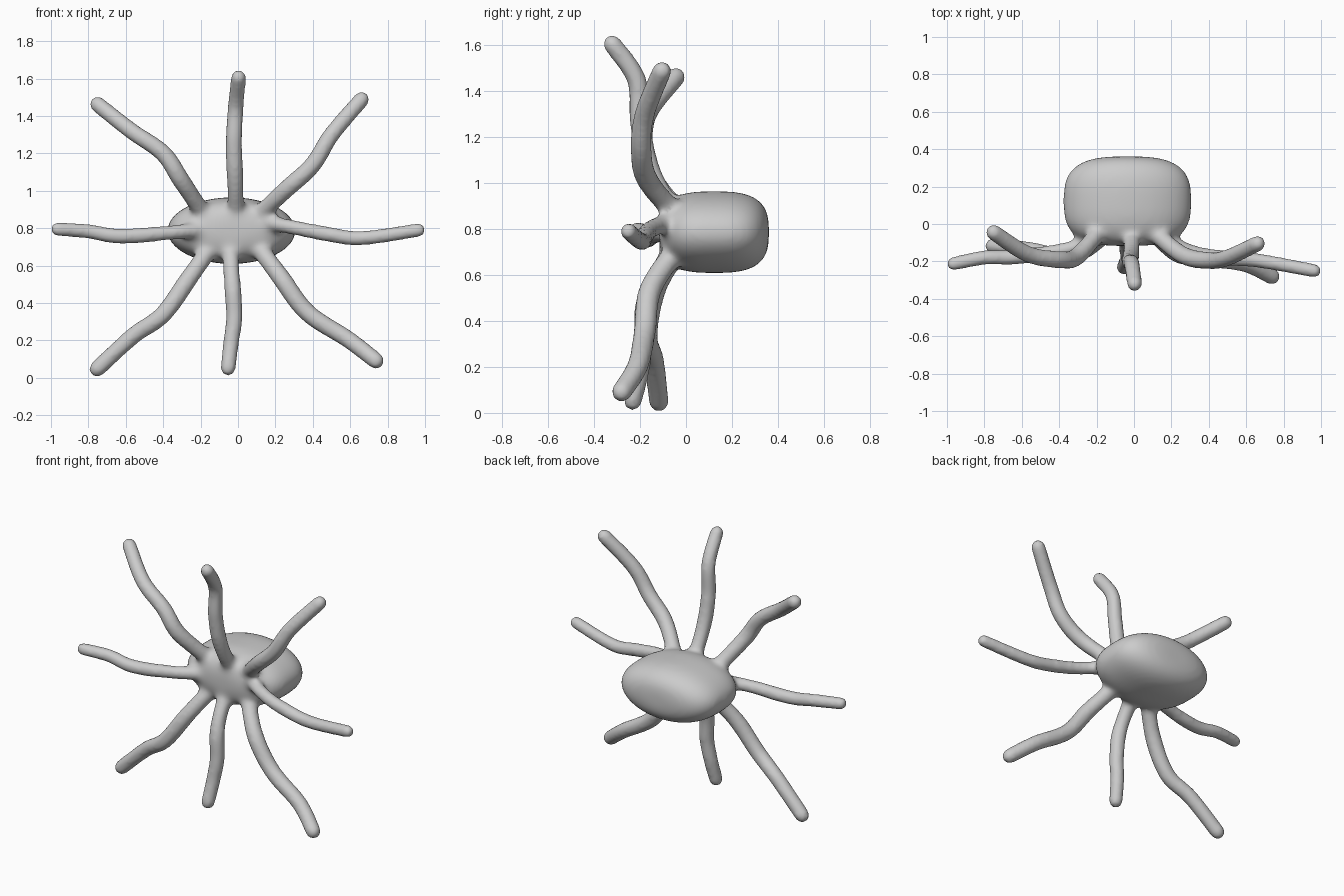
import bpy, bmesh, math
from mathutils import Vector

if "Cube" in bpy.data.objects:
    bpy.data.objects.remove(bpy.data.objects["Cube"])

bm = bmesh.new()


def ring(c, u, v, n):
    return [bm.verts.new(c + u * math.cos(2 * math.pi * i / n) + v * math.sin(2 * math.pi * i / n))
            for i in range(n)]


def loft(rings):
    for a, b in zip(rings, rings[1:]):
        for i in range(len(a)):
            j = (i + 1) % len(a)
            bm.faces.new((a[i], a[j], b[j], b[i]))
    bm.faces.new(rings[0][::-1])
    bm.faces.new(rings[-1])


# Rounded body: oval rings along y following a superellipse
CENTRE = Vector((-0.035, 0.122, 0.787))
body = []
for k in range(25):
    s = -math.cos(math.pi * (k + 0.8) / 25.6)
    w = (1 - abs(s) ** 3) ** (1 / 3)
    body.append(ring(CENTRE + Vector((0, 0.24 * s, 0)), Vector((0.343 * w, 0, 0)),
                     Vector((0, 0, 0.178 * w)), 48))
loft(body)


def spline(p, k, t):
    a, b, c, d = (p[max(0, min(len(p) - 1, k + o))] for o in (-1, 0, 1, 2))
    return 0.5 * (2 * b + (c - a) * t + (2 * a - 5 * b + 4 * c - d) * t * t
                  + (3 * b - a - 3 * c + d) * t ** 3)


def add_arm(tip_r, *pts):
    p = [Vector(q) for q in pts]
    # the root lies inside the body, straight in from the first bend
    inward = p[0] - p[1]
    inward.y = 0
    root = p[0] + inward.normalized() * 0.26
    root.y = 0.0
    p.insert(0, root)
    path = [spline(p, k, s / 8) for k in range(len(p) - 1) for s in range(8)] + [p[-1]]
    end = (path[-1] - path[-2]).normalized()
    radii = [tip_r + 0.008 * (1 - i / (len(path) - 1)) for i in range(len(path))]
    for a in (30, 55, 75):      # rounded tip
        path.append(p[-1] + end * tip_r * math.sin(math.radians(a)))
        radii.append(tip_r * math.cos(math.radians(a)))
    side, rings = Vector((0.31, 0.9, 0.2)), []
    for i, c in enumerate(path):
        t = (path[min(i + 1, len(path) - 1)] - path[max(i - 1, 0)]).normalized()
        side = (side - t * side.dot(t)).normalized()
        rings.append(ring(c, side * radii[i], t.cross(side) * radii[i], 16))
    loft(rings)


# Eight wavy arms: tip radius, first bend, two knees, tip
add_arm(.040, (-.015, -.15, 1.04), (-.022, -.2, 1.26), (-.012, -.215, 1.45), (.003, -.32, 1.605))
add_arm(.042, (.25, -.16, 1.0), (.4, -.195, 1.14), (.5, -.18, 1.3), (.66, -.105, 1.488))
add_arm(.042, (-.3, -.17, 1.05), (-.4, -.19, 1.2), (-.57, -.16, 1.32), (-.75, -.045, 1.462))
add_arm(.036, (-.32, -.125, .78), (-.62, -.175, .757), (-.8, -.18, .783), (-.964, -.212, .795))
add_arm(.036, (.28, -.14, .807), (.47, -.18, .77), (.66, -.195, .747), (.964, -.25, .79))
add_arm(.043, (-.25, -.13, .55), (-.4, -.17, .34), (-.56, -.14, .225), (-.752, -.118, .048))
add_arm(.040, (-.032, -.16, .53), (-.02, -.185, .33), (-.037, -.2, .19), (-.053, -.232, .052))
add_arm(.044, (.22, -.15, .55), (.37, -.18, .35), (.59, -.21, .205), (.737, -.28, .092))

mesh = bpy.data.meshes.new("body_and_arms")
bmesh.ops.recalc_face_normals(bm, faces=bm.faces)
bm.to_mesh(mesh)
bm.free()
obj = bpy.data.objects.new("body_and_arms", mesh)
bpy.context.collection.objects.link(obj)
bpy.context.view_layer.objects.active = obj
obj.select_set(True)

# Fuse arms and body into one skin
rm = obj.modifiers.new("fuse", 'REMESH')
rm.mode = 'VOXEL'
rm.voxel_size = 0.013
bpy.ops.object.modifier_apply(modifier=rm.name)

# Soften, most strongly where the arms meet the body
vg = obj.vertex_groups.new(name="arm_roots")
for v in obj.data.vertices:
    d = math.hypot((v.co.x - CENTRE.x) / 0.34, (v.co.z - CENTRE.z) / 0.22)
    w = max(0.0, min(1.0, (1.5 - d) / 0.5))
    if w > 0:
        vg.add([v.index], w, 'REPLACE')
for name, count, group in (("blend", 22, "arm_roots"), ("polish", 4, "")):
    sm = obj.modifiers.new(name, 'SMOOTH')
    sm.factor, sm.iterations, sm.vertex_group = 0.5, count, group
    bpy.ops.object.modifier_apply(modifier=sm.name)
bpy.ops.object.shade_smooth()
